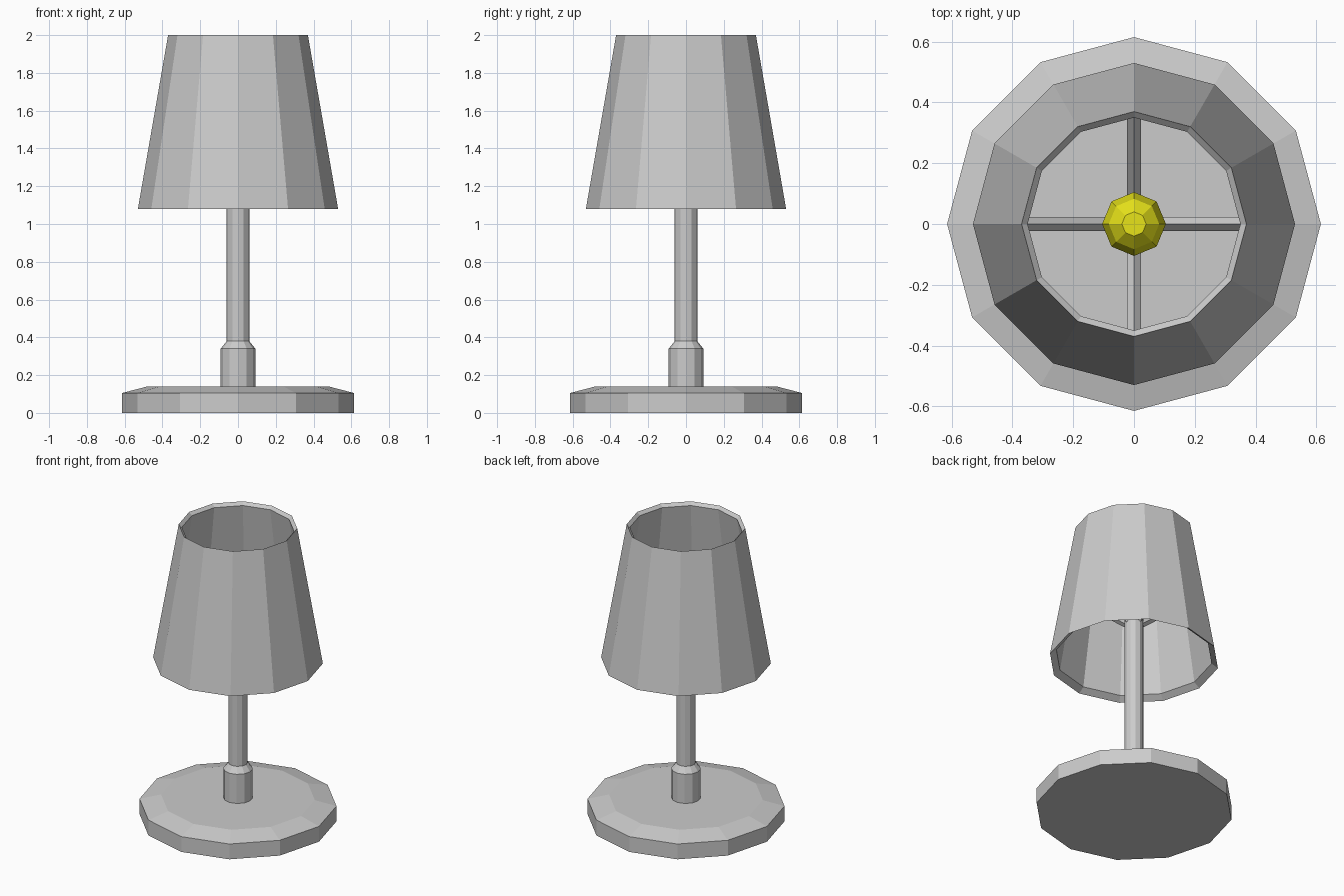
import bpy, bmesh
from math import cos, sin, pi
from mathutils import Vector, Matrix

cube = bpy.data.objects.get("Cube")
if cube:
    bpy.data.objects.remove(cube, do_unlink=True)


def material(name, rgb):
    m = bpy.data.materials.new(name)
    m.use_nodes = True
    m.diffuse_color = (*rgb, 1)
    m.node_tree.nodes["Principled BSDF"].inputs["Base Color"].default_value = (*rgb, 1)
    return m


def finish(name, bm, mat):
    bmesh.ops.recalc_face_normals(bm, faces=bm.faces)
    mesh = bpy.data.meshes.new(name)
    bm.to_mesh(mesh)
    bm.free()
    mesh.materials.append(mat)
    ob = bpy.data.objects.new(name, mesh)
    bpy.context.collection.objects.link(ob)
    return ob


def lathe(name, profile, sides, mat, ring=False):
    """Turn (radius, height) points around z; cap the ends, or join them as a ring."""
    bm = bmesh.new()
    rows = [[bm.verts.new((r * cos(2 * pi * i / sides), r * sin(2 * pi * i / sides), z))
             for i in range(sides)] for r, z in profile]
    pairs = list(zip(rows, rows[1:]))
    if ring:
        pairs.append((rows[-1], rows[0]))
    else:
        bm.faces.new(rows[0])
        bm.faces.new(rows[-1])
    for a, b in pairs:
        for i in range(sides):
            j = (i + 1) % sides
            bm.faces.new((a[i], a[j], b[j], b[i]))
    return finish(name, bm, mat)


def strut(name, start, end, radius, mat):
    """Square bar with its ridge upwards."""
    start, end = Vector(start), Vector(end)
    axis = end - start
    up = Vector((0, 0, 1))
    side = axis.cross(up).normalized()
    top = side.cross(axis).normalized()
    frame = Matrix((side, top, axis.normalized())).transposed().to_4x4()
    bm = bmesh.new()
    bmesh.ops.create_cone(bm, cap_ends=True, segments=4, radius1=radius, radius2=radius,
                          depth=axis.length,
                          matrix=Matrix.Translation((start + end) / 2) @ frame)
    # make sure a corner, not a flat, points along the ridge
    if max((v.co - start).dot(top) for v in bm.verts) < radius * 0.9:
        bmesh.ops.rotate(bm, verts=bm.verts, cent=start,
                         matrix=Matrix.Rotation(pi / 4, 3, axis))
    return finish(name, bm, mat)


grey = material("light grey", (0.6, 0.6, 0.6))
yellow = material("bulb yellow", (0.8, 0.77, 0.01))

# Foot with a sloped upper edge
lathe("base", [(0.615, 0), (0.615, 0.105), (0.48, 0.14)], 12, grey)

# Collar tapering into the pole
lathe("collar", [(0.092, 0.13), (0.092, 0.34), (0.06, 0.38)], 12, grey)
lathe("pole", [(0.06, 0.37), (0.06, 1.43)], 12, grey)

# Hollow shade with chamfered inner rims
lathe("shade", [(0.53, 1.08), (0.37, 2.0), (0.35, 1.98), (0.49, 1.11)], 12, grey, ring=True)

# Four struts rising from the pole to the shade
for k, label in enumerate(("left", "back", "right", "front")):
    c, s = cos(k * pi / 2), sin(k * pi / 2)
    strut(label + "_strut", (0.03 * c, 0.03 * s, 1.34),
          (0.415 * c, 0.415 * s, 1.66), 0.023, grey)

# Bulb
lathe("bulb", [(0.05, 1.42), (0.09, 1.48), (0.105, 1.55), (0.083, 1.63), (0.04, 1.67)],
      8, yellow)
